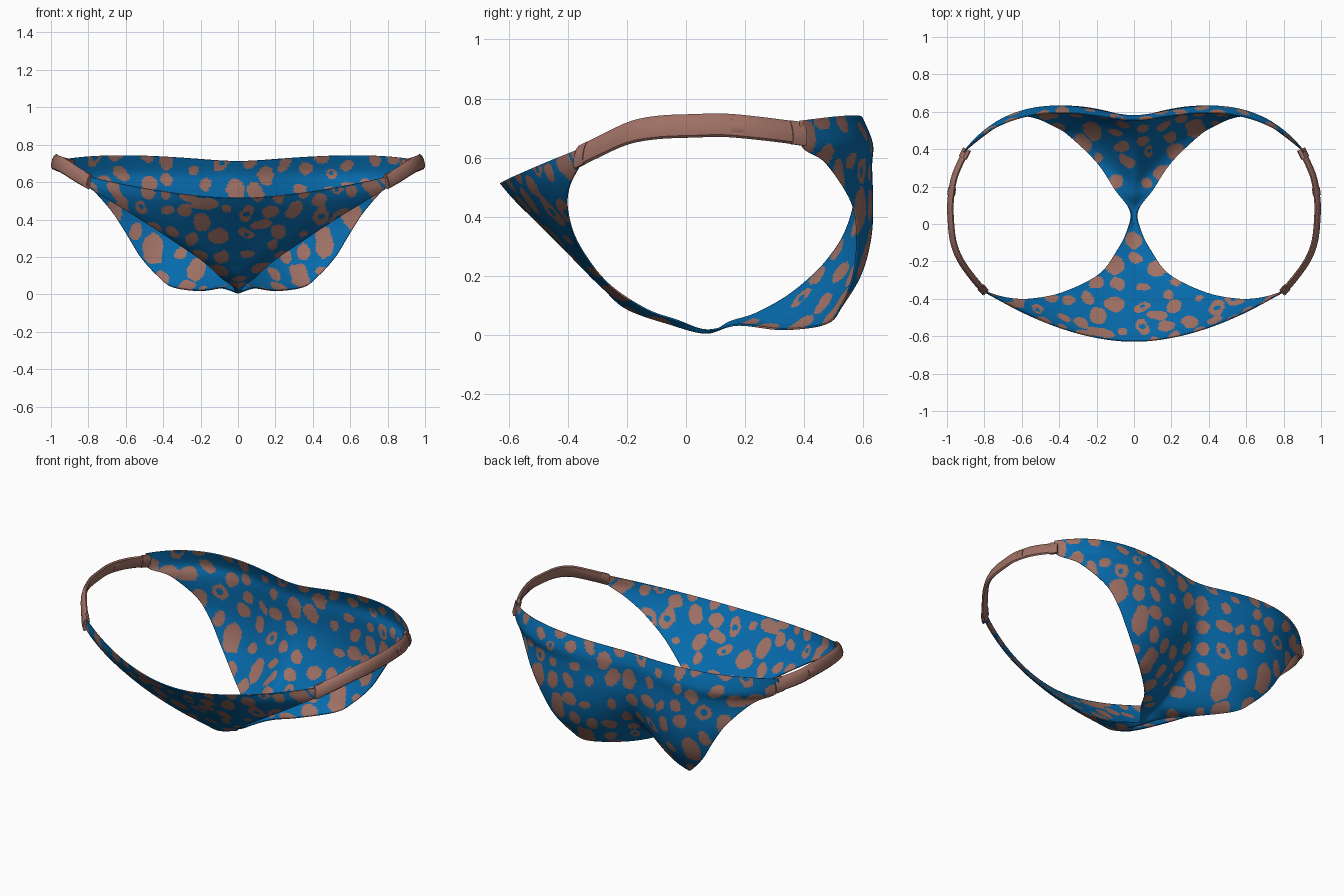
import bpy, bmesh, math, random
from mathutils import Vector, noise, kdtree

random.seed(7)
if "Cube" in bpy.data.objects:
    bpy.data.objects.remove(bpy.data.objects["Cube"])


def material(name, rgb):
    mat = bpy.data.materials.new(name)
    mat.use_nodes = True
    mat.diffuse_color = (*rgb, 1)
    mat.node_tree.nodes["Principled BSDF"].inputs["Base Color"].default_value = (*rgb, 1)
    return mat


BLUE = material("fabric blue", (0.002, 0.145, 0.41))
BROWN = material("spot brown", (0.35, 0.165, 0.13))


def add_object(name, bm, mats):
    mesh = bpy.data.meshes.new(name)
    bmesh.ops.recalc_face_normals(bm, faces=bm.faces)
    bm.to_mesh(mesh)
    bm.free()
    for m in mats:
        mesh.materials.append(m)
    obj = bpy.data.objects.new(name, mesh)
    bpy.context.collection.objects.link(obj)
    bpy.ops.object.select_all(action="DESELECT")
    bpy.context.view_layer.objects.active = obj
    obj.select_set(True)
    bpy.ops.object.shade_smooth_by_angle(angle=math.radians(40))
    return obj


def spline(pts, t):
    """Smooth point on a chain of points, t counted in spans."""
    n = len(pts) - 1
    i = min(int(t), n - 1)
    f = t - i
    a, b, c, d = (pts[max(0, min(n, k))] for k in (i - 1, i, i + 1, i + 2))
    return b + ((c - a) * f + (2 * a - 5 * b + 4 * c - d) * f ** 2
                + (3 * b - a - 3 * c + d) * f ** 3) / 2


def across(c, m, e, s):
    """Parabola from centre through middle to edge."""
    return c * (1 - s) * (1 - 2 * s) + m * 4 * s * (1 - s) + e * s * (2 * s - 1)


# Back rows, waist to gusset: centre (y, z), middle, leg edge
back = [
    ((.555, .712), (.53, .577, .742), (.91, .385, .725)),
    ((.578, .64), (.53, .612, .65), (.9, .395, .635)),
    ((.575, .56), (.44, .62, .575), (.8, .475, .58)),
    ((.57, .45), (.35, .63, .45), (.68, .56, .45)),
    ((.535, .34), (.31, .622, .33), (.6, .578, .33)),
    ((.475, .25), (.27, .585, .22), (.52, .565, .2)),
    ((.405, .18), (.22, .52, .14), (.43, .525, .1)),
    ((.325, .12), (.17, .43, .075), (.35, .475, .04)),
    ((.23, .07), (.1, .3, .04), (.2, .33, .02)),
    ((.15, .045), (.05, .17, .038), (.1, .18, .035)),
    ((.07, .008), (.01, .07, .01), (.02, .07, .018)),
]
# Front rows, gusset to waist: centre (y, z), leg edge
front = [
    ((-.06, .04), (.035, -.03, .05)),
    ((-.2, .09), (.09, -.14, .09)),
    ((-.28, .16), (.19, -.27, .18)),
    ((-.36, .24), (.38, -.365, .31)),
    ((-.44, .32), (.55, -.4, .42)),
    ((-.52, .4), (.68, -.395, .5)),
    ((-.58, .46), (.8, -.36, .575)),
    ((-.627, .515), (.82, -.345, .635)),
]
centre, middle, edge = [], [], []
for c, m, e in back:
    centre.append(Vector((0, *c)))
    middle.append(Vector(m))
    edge.append(Vector(e))
for c, e in front:
    c, e = Vector((0, *c)), Vector(e)
    centre.append(c)
    edge.append(e)
    middle.append((c + e) / 2 + Vector((0, -.04, -.012)) * e.x)

# Fabric sheet, rounded over the centre line
STEPS, HALF = 13, 84
bm = bmesh.new()
grid = []
for k in range((len(centre) - 1) * STEPS + 1):
    t = k / STEPS
    c, m, e = (spline(p, t) for p in (centre, middle, edge))
    soft = .1 + .18 * max(0, min(1, (t - 10) / 4))
    row = []
    for j in range(-HALF, HALF + 1):
        s = abs(j) / HALF
        r = (math.hypot(s, soft) - soft) / (math.hypot(1, soft) - soft)
        x = across(c.x, m.x, e.x, s)
        row.append(bm.verts.new((math.copysign(x, j), across(c.y, m.y, e.y, r),
                                 across(c.z, m.z, e.z, r))))
    grid.append(row)
for r0, r1 in zip(grid, grid[1:]):
    for j in range(2 * HALF):
        bm.faces.new((r0[j], r0[j + 1], r1[j + 1], r1[j]))

# Spots: a few large placed ones, then scattered smaller ones; the gusset stays plain
points = [v.co.copy() for v in bm.verts]
random.shuffle(points)
large = [(-.46, .58, .25), (.46, .58, .28), (-.23, .48, .15), (.33, .5, .12),
         (.6, .57, .42), (-.1, -.22, .13), (.12, -.24, .14), (-.1, -.42, .32)]
seeds = []
for mark in large:
    p = min(points, key=lambda v: (v - Vector(mark)).length)
    seeds.append((p, Vector((0, .3, 1)).normalized(), .055, False))
for p in points:
    if abs(p.y - .06) > .13 and all((p - q[0]).length > (.1 if q[2] < .05 else .125) for q in seeds):
        axis = Vector((random.gauss(0, .8), random.gauss(0, .8), random.gauss(0, 1.2)))
        seeds.append((p, axis.normalized(), random.uniform(.024, .045), random.random() < .1))
tree = kdtree.KDTree(len(seeds))
for i, q in enumerate(seeds):
    tree.insert(q[0], i)
tree.balance()


def spotted(p):
    wobble = noise.noise(p * 13) * .018 + noise.noise(p * 26) * .006
    for _, i, _ in tree.find_n(p, 5):
        q, axis, radius, ring = seeds[i]
        d = p - q
        dist = math.sqrt(max(0, d.length_squared - .6 * d.dot(axis) ** 2))
        if dist + wobble < radius:
            return not (ring and d.length < radius * .45)
    return False


for f in bm.faces:
    f.material_index = int(spotted(f.calc_center_median()))
fabric = add_object("fabric_panels", bm, [BLUE, BROWN])
solid = fabric.modifiers.new("cloth thickness", "SOLIDIFY")
solid.thickness = .006
solid.offset = 0

# Side straps: a rounded band swept along the hip
path = [Vector(p) for p in (
    (.79, -.37, .6), (.86, -.29, .64), (.93, -.19, .685), (.967, -.09, .703),
    (.98, .03, .708), (.98, .13, .71), (.957, .26, .698), (.893, .4, .68))]


def band(bm, side, t0, t1, count, thick, high, sides=10):
    rings = []
    for k in range(count + 1):
        t = t0 + (t1 - t0) * k / count
        p = spline(path, t)
        tangent = spline(path, min(t + .05, 7)) - spline(path, max(t - .05, 0))
        out = Vector((tangent.y, -tangent.x, 0)).normalized()
        up = (Vector((0, 0, 1)) - out * .25).normalized()
        ring = []
        for a in range(sides):
            ang = math.tau * (a + .5) / sides
            q = p + out * thick * math.cos(ang) + up * high * math.sin(ang)
            ring.append(bm.verts.new((q.x * side, q.y, q.z)))
        rings.append(ring)
    for r0, r1 in zip(rings, rings[1:]):
        for a in range(sides):
            b = (a + 1) % sides
            bm.faces.new((r0[a], r0[b], r1[b], r1[a]))
    bm.faces.new(rings[0])
    bm.faces.new(rings[-1])


for name, side in (("left", 1), ("right", -1)):
    bm = bmesh.new()
    band(bm, side, 0, 7, 28, .015, .041)
    add_object(name + "_strap", bm, [BROWN])
    # Folded loops at both ends and a small slider
    bm = bmesh.new()
    band(bm, side, .1, .5, 3, .019, .042, 8)
    band(bm, side, 6.6, 7, 3, .021, .045, 8)
    band(bm, side, 5.2, 5.5, 1, .02, .03, 8)
    add_object(name + "_strap_loops", bm, [BROWN])
